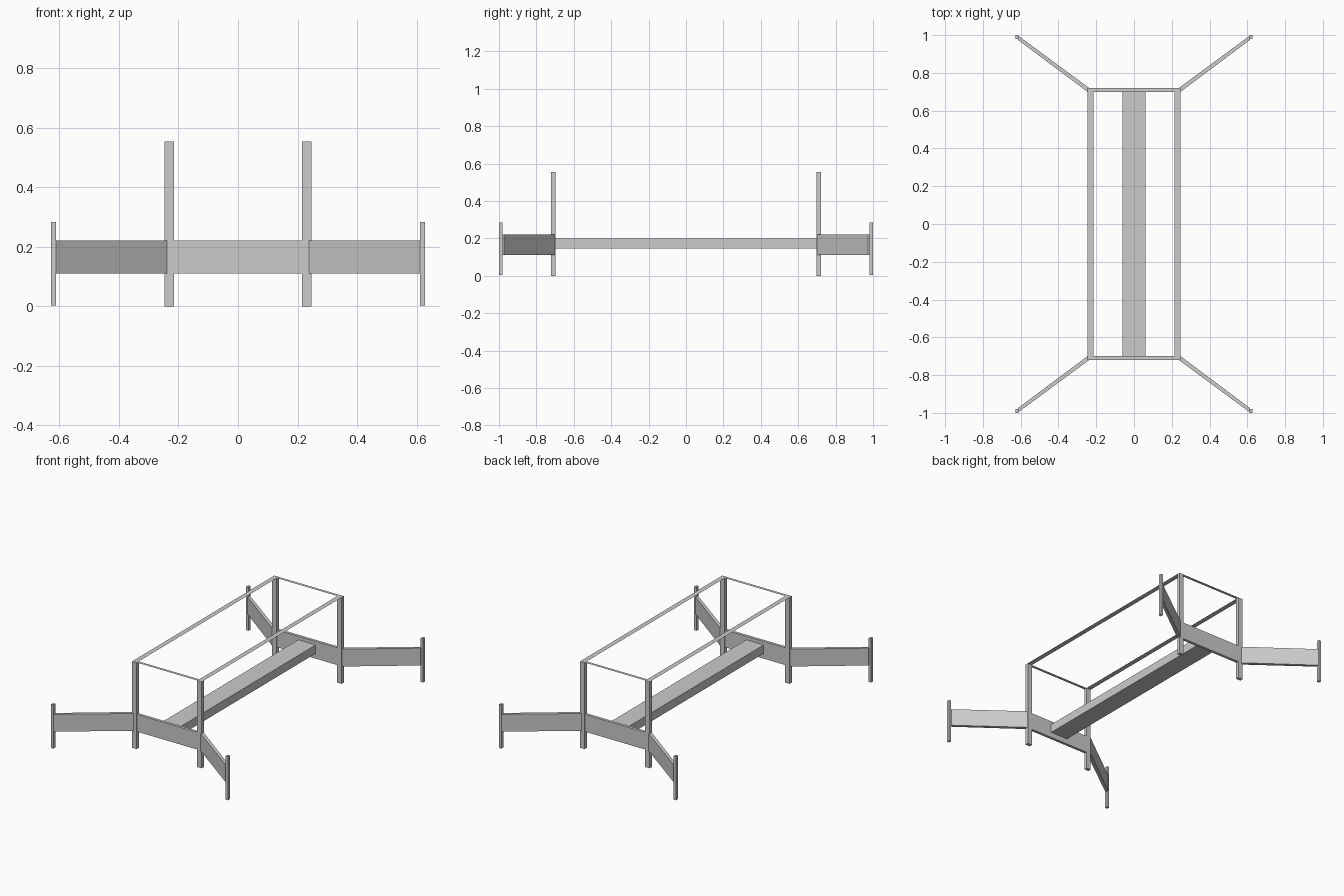
import bpy, bmesh

if "Cube" in bpy.data.objects:
    bpy.data.objects.remove(bpy.data.objects["Cube"])


def add_mesh(name, build):
    bm = bmesh.new()
    build(bm)
    me = bpy.data.meshes.new(name)
    bm.to_mesh(me)
    bm.free()
    ob = bpy.data.objects.new(name, me)
    bpy.context.collection.objects.link(ob)
    return ob


def prism(name, outline, z0, z1):
    """Vertical extrusion of a plan outline."""
    def build(bm):
        face = bm.faces.new([bm.verts.new((x, y, z0)) for x, y in outline])
        if z1 > z0:
            ext = bmesh.ops.extrude_face_region(bm, geom=[face], use_keep_orig=True)
            verts = [g for g in ext["geom"] if isinstance(g, bmesh.types.BMVert)]
            bmesh.ops.translate(bm, verts=verts, vec=(0, 0, z1 - z0))
            bmesh.ops.recalc_face_normals(bm, faces=bm.faces[:])
        elif face.normal.z < 0:
            face.normal_flip()
    return add_mesh(name, build)


def box(name, x0, x1, y0, y1, z0, z1):
    return prism(name, [(x0, y0), (x1, y0), (x1, y1), (x0, y1)], z0, z1)


def centred(name, cx, cy, w, d, z0, z1):
    return box(name, cx - w / 2, cx + w / 2, cy - d / 2, cy + d / 2, z0, z1)


PX, PY = 0.231, 0.71      # tall post centre
TX, TY = 0.62, 0.99       # outer post centre
TOP = 0.555

# central floor beam
box("centre_beam", -0.062, 0.062, -0.70, 0.70, 0.145, 0.20)

for ys, end in ((-1, "front"), (1, "back")):
    # end panel between the tall posts, and the flat strip above it
    centred(f"{end}_panel", 0, ys * PY, 2 * PX, 0.018, 0.111, 0.222)
    centred(f"{end}_top_strip", 0, ys * PY, 2 * PX - 0.032, 0.02, TOP, TOP)
    for xs, side in ((-1, "left"), (1, "right")):
        tag = f"{end}_{side}"
        centred(f"{tag}_tall_post", xs * PX, ys * PY, 0.032, 0.022, 0, TOP)
        centred(f"{tag}_outer_post", xs * TX, ys * TY, 0.016, 0.02, 0.003, 0.284)
        # angled wing panel joining both posts
        wing = [(0.236, 0.719), (0.247, 0.70), (0.613, 0.974), (0.613, 0.997)]
        prism(f"{tag}_wing", [(xs * x, ys * y) for x, y in wing], 0.111, 0.222)

# long flat strips along the top
for xs, side in ((-1, "left"), (1, "right")):
    centred(f"{side}_top_strip", xs * PX, 0, 0.032, 2 * PY - 0.022, TOP, TOP)
